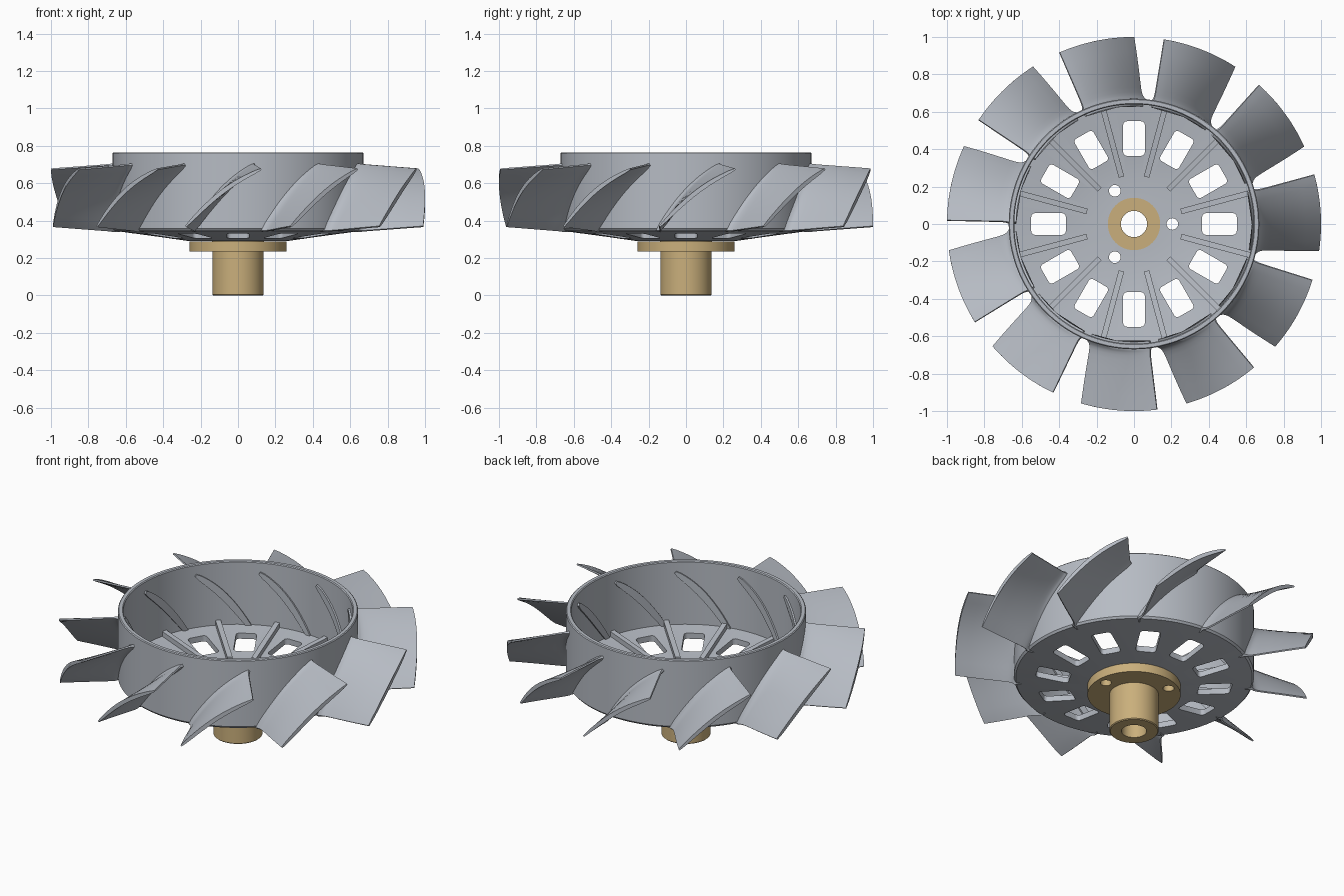
import bpy, bmesh
from math import pi, sin, cos, radians, sqrt, exp, atan2, tau
from mathutils import Matrix, Vector

cube = bpy.data.objects.get("Cube")
if cube:
    bpy.data.objects.remove(cube, do_unlink=True)


def material(name, rgb):
    m = bpy.data.materials.new(name)
    m.use_nodes = True
    m.diffuse_color = (*rgb, 1)
    bsdf = next(n for n in m.node_tree.nodes if n.type == 'BSDF_PRINCIPLED')
    bsdf.inputs["Base Color"].default_value = (*rgb, 1)
    return m


GREY = material("cool grey metal", (0.47, 0.50, 0.55))
BRASS = material("tan brass", (0.59, 0.43, 0.20))


def make_object(name, bm, mat):
    bmesh.ops.recalc_face_normals(bm, faces=bm.faces[:])
    mesh = bpy.data.meshes.new(name)
    bm.to_mesh(mesh)
    bm.free()
    ob = bpy.data.objects.new(name, mesh)
    bpy.context.collection.objects.link(ob)
    if mat:
        mesh.materials.append(mat)
    return ob


def activate(ob):
    for other in bpy.context.selected_objects:
        other.select_set(False)
    ob.select_set(True)
    bpy.context.view_layer.objects.active = ob


def smooth(ob, degrees=35):
    activate(ob)
    bpy.ops.object.shade_smooth_by_angle(angle=radians(degrees))


def skin(bm, loops, closed):
    """Bridge equal vertex loops, capping the ends when the run is open."""
    pairs = list(zip(loops, loops[1:] + loops[:1]))
    for a, b in pairs if closed else pairs[:-1]:
        for i in range(len(a)):
            j = (i + 1) % len(a)
            bm.faces.new((a[i], a[j], b[j], b[i]))
    if not closed:
        bm.faces.new(loops[0])
        bm.faces.new(loops[-1])


def revolve(name, profile, mat, steps=120):
    bm = bmesh.new()
    loops = []
    for k in range(steps):
        a = tau * k / steps
        loops.append([bm.verts.new((r * cos(a), r * sin(a), z)) for r, z in profile])
    skin(bm, loops, True)
    return make_object(name, bm, mat)


def cut(ob, cutter):
    cutter.hide_render = True
    mod = ob.modifiers.new("cut", 'BOOLEAN')
    mod.operation = 'DIFFERENCE'
    mod.solver = 'EXACT'
    mod.object = cutter
    activate(ob)
    bpy.ops.object.modifier_apply(modifier=mod.name)
    bpy.data.objects.remove(cutter, do_unlink=True)


def add_bolt_holes(bm):
    for k in range(3):
        spot = Matrix.Rotation(tau * k / 3, 4, 'Z') @ Matrix.Translation((0.205, 0, 0.3))
        bmesh.ops.create_cone(bm, cap_ends=True, segments=24, radius1=0.031,
                              radius2=0.031, depth=0.3, matrix=spot)


def under(r):
    """Height of the dished plate's underside at a radius."""
    return 0.29 + 0.055 * max(0, r - 0.26) / 0.40


THICK = 0.035

# Hub: cylindrical rim and shallow dished plate in one turned piece
hub = revolve("hub_drum", [
    (0.14, under(0)), (0.26, under(0.26)), (0.66, under(0.66)), (0.67, 0.357),
    (0.67, 0.76), (0.665, 0.765), (0.645, 0.765), (0.64, 0.76),
    (0.64, under(0.64) + THICK), (0.26, under(0.26) + THICK), (0.14, under(0) + THICK)], GREY)

# Rounded vent slots and bolt holes through the plate
bm = bmesh.new()
for k in range(12):
    piece = bmesh.ops.create_cube(bm, size=1, matrix=Matrix.Diagonal((0.185, 0.116, 0.3, 1)))
    verts = piece["verts"]
    edges = {e for v in verts for e in v.link_edges
             if abs(e.verts[0].co.z - e.verts[1].co.z) > 0.1}
    old = set(bm.verts) - set(verts)
    bmesh.ops.bevel(bm, geom=list(edges), offset=0.02, segments=4,
                    profile=0.5, affect='EDGES')
    fresh = [v for v in bm.verts if v not in old]
    place = Matrix.Rotation(tau * k / 12, 4, 'Z') @ Matrix.Translation((0.457, 0, 0.32))
    bmesh.ops.transform(bm, matrix=place, verts=fresh)
add_bolt_holes(bm)
cut(hub, make_object("slot_cutter", bm, None))
smooth(hub)

# Stiffening ribs between the slots
bm = bmesh.new()
for k in range(12):
    turn = Matrix.Rotation(tau * (k + 0.5) / 12, 4, 'Z')
    loops = []
    for r in (0.26, 0.65):
        low, high = under(r) + 0.02, under(r) + THICK + 0.03
        loops.append([bm.verts.new(turn @ Vector((r, y, z))) for y, z in
                      ((-0.015, low), (0.015, low), (0.015, high), (-0.015, high))])
    skin(bm, loops, False)
make_object("plate_ribs", bm, GREY)

# Brass adapter: shaft, flange and locating collar around a through bore
adapter = revolve("shaft_adapter", [
    (0.07, 0), (0.132, 0), (0.137, 0.005), (0.137, 0.235), (0.26, 0.235), (0.26, 0.289),
    (0.14, 0.289), (0.14, 0.326), (0.07, 0.326)], BRASS, 96)
bm = bmesh.new()
add_bolt_holes(bm)
cut(adapter, make_object("bolt_cutter", bm, None))
smooth(adapter)


def blade_section(r, count=14):
    """Closed cambered section wrapped around the axis at a radius."""
    s = max(0, (r - 0.67) / 0.33)
    flare = exp(-max(0, r - 0.67) / 0.014)
    a0 = radians(-11.8 + 3.7 * s ** 0.8 - 1.5 * flare)
    a1 = radians(15.3 + 0.6 * flare)
    z0, z1 = 0.343 + 0.025 * s, 0.70 - 0.025 * s
    half = 0.012 + 0.010 * flare
    upper, lower = [], []
    for i in range(count + 1):
        t = i / count
        bow = max(0, sin(pi * t))
        a = a0 + (a1 - a0) * t
        z = z0 + (z1 - z0) * t + 0.035 * bow
        tilt = atan2(z1 - z0 + 0.035 * pi * cos(pi * t), r * (a1 - a0))
        h = half * (0.35 + 0.65 * sqrt(bow))
        for side, out in ((1, upper), (-1, lower)):
            b = a - side * h * sin(tilt) / r
            out.append((r * cos(b), r * sin(b), z + side * h * cos(tilt)))
    return upper + lower[::-1]


# Eleven swept blades, roots showing slightly through the rim's inner wall
for k in range(11):
    bm = bmesh.new()
    turn = Matrix.Rotation(tau * k / 11, 4, 'Z')
    loops = [[bm.verts.new(turn @ Vector(p)) for p in blade_section(r)]
             for r in (0.63, 0.67, 0.68, 0.69, 0.705, 0.73, 0.78, 0.85, 0.92, 1.0)]
    skin(bm, loops, False)
    smooth(make_object(f"blade_{k + 1}", bm, GREY), 40)
